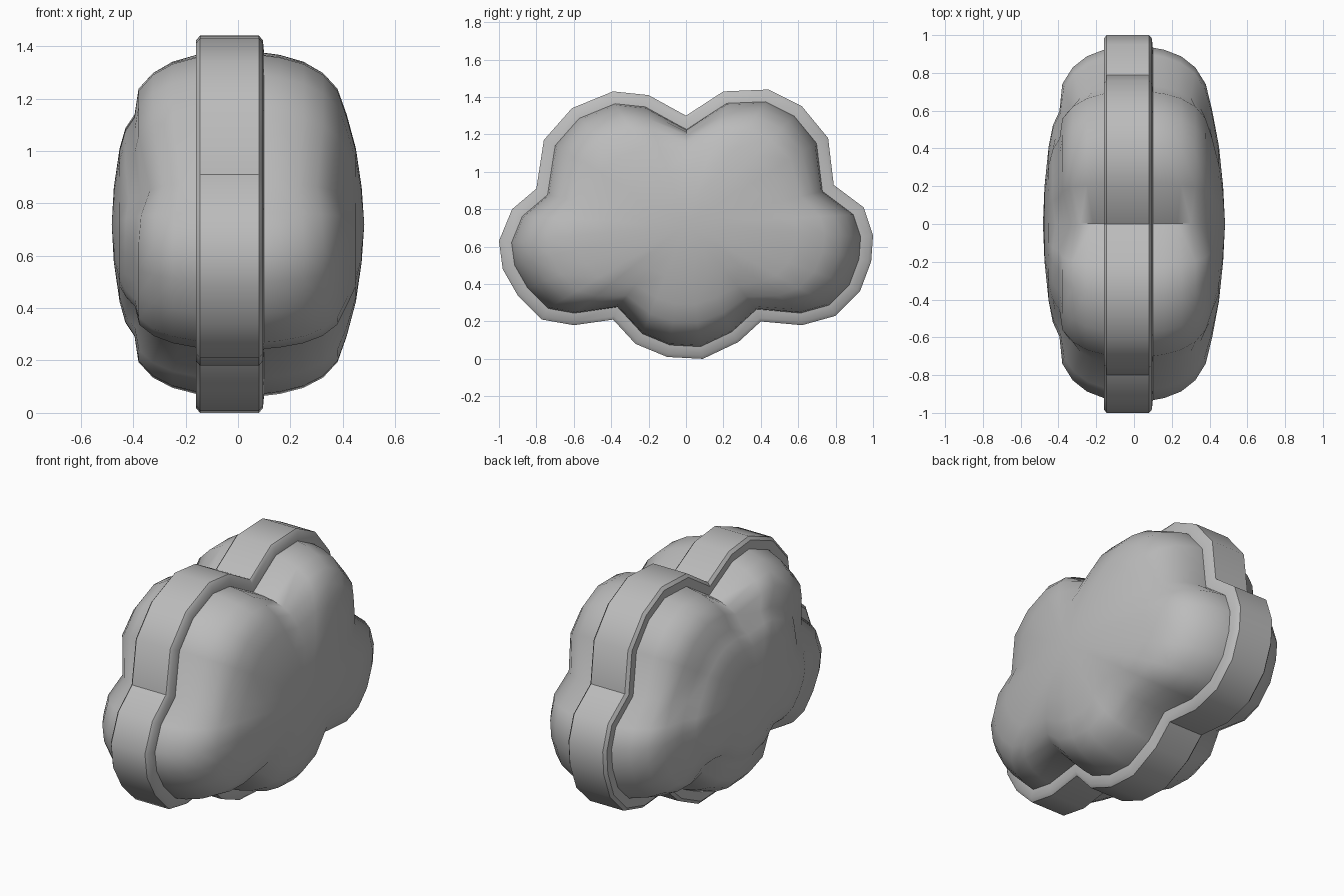
import bpy, bmesh, math
from mathutils import Vector

if "Cube" in bpy.data.objects:
    bpy.data.objects.remove(bpy.data.objects["Cube"])

CENTRE = Vector((0, 0.72))  # middle of the cloud in (y, z)

# Cloud outline as (y, z), counter-clockwise from the top notch
OUTLINE = [(0, 1.30), (-0.20, 1.41), (-0.39, 1.43), (-0.61, 1.34), (-0.76, 1.17),
           (-0.80, 0.91), (-0.93, 0.80), (-1.0, 0.63), (-0.98, 0.48), (-0.90, 0.34),
           (-0.77, 0.21), (-0.60, 0.18), (-0.39, 0.21), (-0.27, 0.08), (-0.10, 0.01),
           (0.09, 0.0), (0.28, 0.09), (0.40, 0.20), (0.62, 0.18), (0.80, 0.23),
           (0.93, 0.36), (0.99, 0.52), (1.0, 0.66), (0.95, 0.81), (0.79, 0.93),
           (0.76, 1.18), (0.62, 1.35), (0.44, 1.44), (0.20, 1.43)]
NOTCHES = (0, 5, 12, 17, 24)
POINTS = [Vector(p) for p in OUTLINE]
N = len(POINTS)

grey = bpy.data.materials.new("soft_grey")
grey.diffuse_color = (0.5, 0.5, 0.5, 1)
grey.use_nodes = True
grey.node_tree.nodes["Principled BSDF"].inputs["Base Color"].default_value = grey.diffuse_color


def inset(d):
    """Outline moved inwards by d."""
    out = []
    for i, p in enumerate(POINTS):
        a = (p - POINTS[i - 1]).normalized()
        b = (POINTS[(i + 1) % N] - p).normalized()
        na, nb = Vector((-a.y, a.x)), Vector((-b.y, b.x))
        out.append(p + (na + nb) * (d / (1 + na.dot(nb))))
    return out


def notch_weight(p):
    """1 at a crease between lobes, fading out to its neighbours."""
    v = p - CENTRE
    a = math.atan2(v.y, v.x)
    d = min(abs(math.remainder(a - math.atan2(q.y, q.x), math.tau))
            for q in (POINTS[n] - CENTRE for n in NOTCHES))
    return math.exp(-(d / 0.15) ** 2)


def ring(bm, pts, xs):
    return [bm.verts.new((x, p.x, p.y)) for p, x in zip(pts, xs)]


def bridge(bm, a, b):
    for i in range(N):
        j = (i + 1) % N
        bm.faces.new((a[i], a[j], b[j], b[i]))


def finish(bm, name, angle):
    bmesh.ops.recalc_face_normals(bm, faces=bm.faces)
    me = bpy.data.meshes.new(name)
    bm.to_mesh(me)
    bm.free()
    me.materials.append(grey)
    ob = bpy.data.objects.new(name, me)
    bpy.context.collection.objects.link(ob)
    bpy.ops.object.select_all(action='DESELECT')
    ob.select_set(True)
    bpy.context.view_layer.objects.active = ob
    bpy.ops.object.shade_smooth_by_angle(angle=math.radians(angle))


# Band round the middle: strip following the outline, with gently sloping rims
bm = bmesh.new()
section = [(0.07, -0.155), (0.018, -0.16), (0.0, -0.145),
           (0.0, 0.08), (0.018, 0.095), (0.07, 0.10)]
loops = [ring(bm, inset(d), [x] * N) for d, x in section]
for k in range(len(loops)):
    bridge(bm, loops[k], loops[(k + 1) % len(loops)])
finish(bm, "cloud_band", 35)


# Puffy body: a dome of rings on each side, lobed at the rim and oval inside
RIM = inset(0.062)
WEIGHT = [notch_weight(p) for p in RIM]


def puff(s):
    pts = []
    for p in RIM:
        v = p - CENTRE
        oval = 1 / math.hypot(v.normalized().x / 0.9, v.normalized().y / 0.66)
        r = v.length * s ** 1.4 + oval * (1 - s ** 1.4)
        pts.append(CENTRE + v.normalized() * r * s)
    return pts


RISE = [(1.0, 0.08), (0.985, 0.16), (0.95, 0.25), (0.89, 0.325), (0.80, 0.38)]
RIGHT = RISE + [(0.65, 0.415), (0.45, 0.45), (0.22, 0.472)]
# The left middle stands proud of the lobes around it
LEFT = RISE + [(0.65, 0.395), (0.57, 0.43), (0.45, 0.452), (0.22, 0.474)]
bm = bmesh.new()
rims = []
for side, profile, base, depth in ((1, RIGHT, 0.08, 0.03), (-1, LEFT, 0.14, 0.05)):
    prev = None
    for s, h in profile:
        dip = depth * max(0, 1 - abs(s - 0.83) / 0.35) if s < 0.98 else 0
        loop = ring(bm, puff(s), [side * max(base, h - dip * w) for w in WEIGHT])
        if prev:
            bridge(bm, prev, loop)
        else:
            rims.append(loop)
        prev = loop
    tip = bm.verts.new((side * 0.482, *CENTRE))
    for i in range(N):
        bm.faces.new((prev[i], prev[(i + 1) % N], tip))
bridge(bm, rims[0], rims[1])
finish(bm, "cloud_body", 55)
